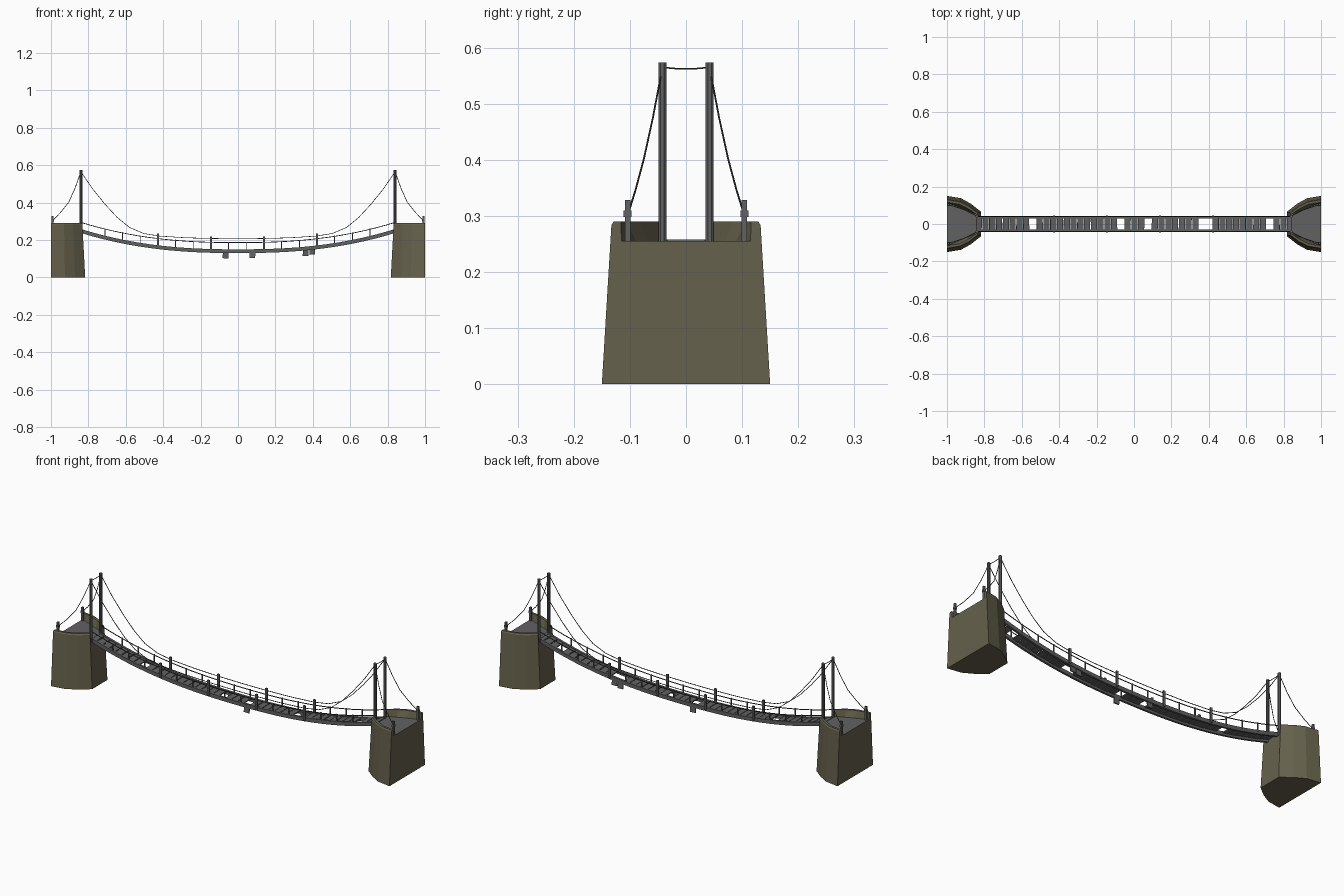
import bpy, bmesh, math, random
from mathutils import Vector, Matrix

if "Cube" in bpy.data.objects:
    bpy.data.objects.remove(bpy.data.objects["Cube"])

random.seed(4)


def material(name, rgb):
    m = bpy.data.materials.new(name)
    m.diffuse_color = (*rgb, 1)
    m.use_nodes = True
    m.node_tree.nodes["Principled BSDF"].inputs["Base Color"].default_value = m.diffuse_color
    return m


STONE = material("olive_stone", (0.13, 0.12, 0.072))
WOOD = material("grey_wood", (0.12, 0.12, 0.12))
ROPE = material("dark_rope", (0.055, 0.052, 0.040))


def finish(name, bm, *mats):
    bmesh.ops.recalc_face_normals(bm, faces=bm.faces[:])
    me = bpy.data.meshes.new(name)
    bm.to_mesh(me)
    bm.free()
    for m in mats:
        me.materials.append(m)
    ob = bpy.data.objects.new(name, me)
    bpy.context.collection.objects.link(ob)
    return ob


def box(bm, centre, size, pitch=0.0, roll=0.0, yaw=0.0):
    mat = (Matrix.Translation(centre) @ Matrix.Rotation(yaw, 4, 'Z')
           @ Matrix.Rotation(pitch, 4, 'Y') @ Matrix.Rotation(roll, 4, 'X')
           @ Matrix.Diagonal((*size, 1)))
    bmesh.ops.create_cube(bm, size=1, matrix=mat)


def sweep(bm, pts, section):
    """Loft a closed (side, up) section along a path."""
    pts = [Vector(p) for p in pts]
    rings = []
    for i, p in enumerate(pts):
        t = (pts[min(i + 1, len(pts) - 1)] - pts[max(i - 1, 0)]).normalized()
        side = t.cross(Vector((0, 0, 1))).normalized()
        up = side.cross(t)
        rings.append([bm.verts.new(p + side * a + up * b) for a, b in section])
    n = len(section)
    for r, s in zip(rings, rings[1:]):
        for k in range(n):
            bm.faces.new((r[k], r[(k + 1) % n], s[(k + 1) % n], s[k]))
    bm.faces.new(rings[0])
    bm.faces.new(rings[-1])


def ring(r, n=6):
    return [(r * math.cos(2 * math.pi * k / n), r * math.sin(2 * math.pi * k / n))
            for k in range(n)]


def deck_z(x):
    return 0.148 + 0.105 * (abs(x) / 0.83) ** 2.4


def deck_pitch(x):
    return -math.atan((deck_z(x + 0.01) - deck_z(x - 0.01)) / 0.02)


# Stone abutments: half-round piers with a raised rim and a grey walkway floor
ROWS = [
    [(1.0, .150, 0), (.925, .138, 0), (.872, .108, 0), (.817, .065, 0)],
    [(1.0, .133, .283), (.930, .122, .283), (.880, .097, .283), (.832, .060, .283)],
    [(1.0, .129, .29), (.932, .118, .29), (.883, .094, .29), (.835, .057, .29)],
    [(1.0, .116, .29), (.935, .106, .29), (.889, .083, .29), (.838, .048, .29)],
    [(1.0, .115, .255), (.935, .089, .255), (.889, .070, .255), (.836, .048, .255)],
]
for label, sx in (("left", -1), ("right", 1)):
    bm = bmesh.new()
    V = {sy: [[bm.verts.new((sx * x, sy * y, z)) for x, y, z in row] for row in ROWS]
         for sy in (1, -1)}
    for sy in (1, -1):
        for a, b in zip(V[sy], V[sy][1:]):
            for k in range(3):
                bm.faces.new((a[k], a[k + 1], b[k + 1], b[k]))
    for k in (0, 3):
        bm.faces.new([r[k] for r in V[1]] + [r[k] for r in reversed(V[-1])])
    bm.faces.new(V[1][0] + V[-1][0][::-1])
    floor = bm.faces.new(V[1][-1] + V[-1][-1][::-1])
    floor.material_index = 1
    finish(label + "_abutment", bm, STONE, WOOD)

# Towers and anchor posts with collars
bm, am = bmesh.new(), bmesh.new()
for sx in (-1, 1):
    for sy in (-1, 1):
        bmesh.ops.create_cone(
            bm, cap_ends=True, segments=8, radius1=.008, radius2=.008, depth=.333,
            matrix=Matrix.Translation((sx * .84, sy * .042, .4065)) @ Matrix.Rotation(math.pi / 8, 4, 'Z'))
        box(am, (sx * .991, sy * .104, .291), (.010, .010, .074))
        box(am, (sx * .991, sy * .104, .304), (.014, .014, .012))
finish("tower_posts", bm, WOOD)
finish("anchor_posts", am, WOOD)

# Side beams following the sag of the deck
xs = [-.84 + 1.68 * i / 32 for i in range(33)]
bm = bmesh.new()
for y in (-.0355, .0355):
    sweep(bm, [(x, y, deck_z(x) - .008) for x in xs],
          [(-.0055, -.010), (.0055, -.010), (.0055, .010), (-.0055, .010)])
finish("deck_beams", bm, WOOD)

# Planks, with six missing
bm = bmesh.new()
for i in range(-23, 24):
    if i in (-15, -2, 2, 10, 11, 20):
        continue
    x = .0025 + .0362 * i
    box(bm, (x, 0, deck_z(x) - .003 + random.uniform(-.001, .001)),
        (.0325, .066, .006), deck_pitch(x), 0, random.uniform(-.02, .02))
finish("deck_planks", bm, WOOD)

# Broken planks hanging below the deck
bm = bmesh.new()
for x, sy, drop in ((-.066, 1, .020), (.077, -1, .019), (.362, 1, .022), (.397, 1, .018)):
    box(bm, (x, sy * .034, deck_z(x) - .005 - drop), (.031, .006, .042), .03, sy * .12)
finish("hanging_planks", bm, WOOD)

# Railing posts: every third one is tall and carries the main cable
bm = bmesh.new()
for sy in (-1, 1):
    for i in range(-8, 9):
        x = -.003 + .0945 * (i + .5)
        if abs(x) > .80:
            continue
        if i in (-5, -2, 1, 4):
            top = .235 if abs(x) > .3 else .220
            low = deck_z(x) - .012
            box(bm, (x, sy * .042, (top + low) / 2), (.011, .009, top - low))
        else:
            box(bm, (x, sy * .040, deck_z(x) + .018), (.005, .005, .048))
finish("railing_posts", bm, WOOD)

# Handrail ropes
bm = bmesh.new()
for y in (-.040, .040):
    sweep(bm, [(x, y, deck_z(x) + .038) for x in xs], ring(.0023))
finish("handrail_ropes", bm, ROPE)

# Main suspension cables, backstays and the ropes between tower tops
half = [(.84, .565), (.775, .470), (.71, .390), (.645, .320), (.58, .267),
        (.505, .235), (.42, .221), (.28, .212), (.14, .208), (0, .207)]
main = [(-x, z) for x, z in half] + [(x, z) for x, z in half[-2::-1]]
stay = [(.84, .042, .565), (.872, .059, .475), (.905, .075, .402),
        (.95, .090, .346), (.991, .103, .304)]
bm = bmesh.new()
for sy in (-1, 1):
    sweep(bm, [(x, sy * .042, z) for x, z in main], ring(.0018))
    for sx in (-1, 1):
        sweep(bm, [(sx * x, sy * y, z) for x, y, z in stay], ring(.0018))
for sx in (-1, 1):
    sweep(bm, [(sx * .84, y, .562 + 1.5 * y * y) for y in (-.042, -.02, 0, .02, .042)],
          ring(.0016))
finish("suspension_cables", bm, ROPE)
